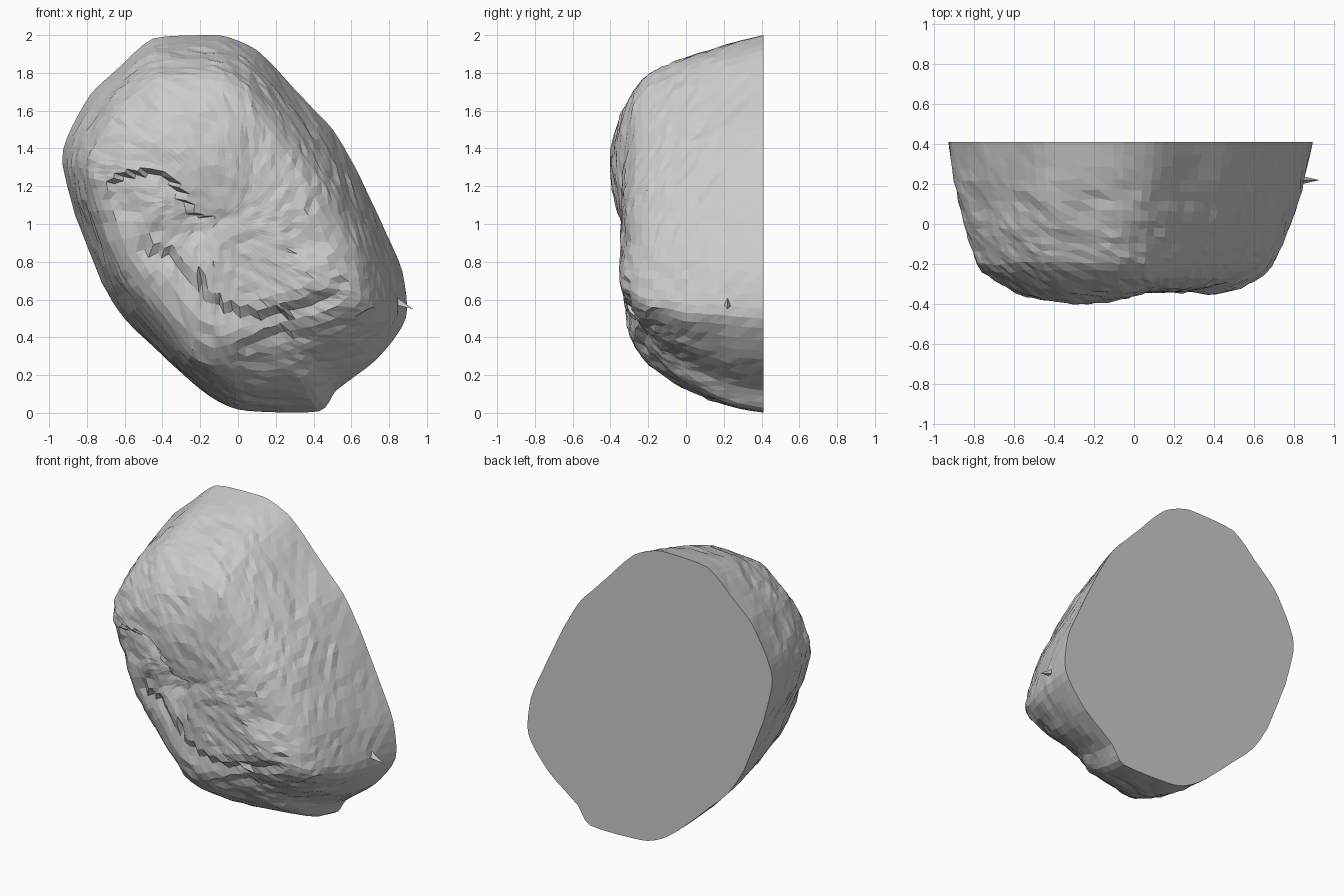
import bpy, bmesh
from mathutils import Matrix, Vector, noise

if "Cube" in bpy.data.objects:
    bpy.data.objects.remove(bpy.data.objects["Cube"])

# Matching points round the rock: back rim (x, z) and front shoulder (x, z)
OUTLINE = [
    (-.45, 1.98, -.42, 1.77), (-.10, 2.00, -.12, 1.79), (.10, 1.92, .05, 1.72),
    (.30, 1.71, .20, 1.55), (.50, 1.50, .33, 1.38), (.62, 1.30, .44, 1.22),
    (.75, 1.03, .55, 1.00), (.87, .75, .66, .76), (.89, .50, .68, .57),
    (.73, .28, .50, .46), (.52, .12, .32, .42), (.43, .01, .20, .38),
    (.05, .01, .00, .29), (-.12, .07, -.13, .26), (-.30, .21, -.25, .31),
    (-.60, .50, -.49, .59), (-.72, .69, -.61, .75), (-.86, 1.05, -.74, 1.08),
    (-.93, 1.32, -.79, 1.29), (-.90, 1.47, -.76, 1.40), (-.78, 1.69, -.66, 1.56),
    (-.65, 1.81, -.56, 1.67),
]
# Depth profile: position (0 rim, 1 shoulder, 2 centre) against y
PROFILE = [(0, .41), (.22, .22), (.54, 0), (.78, -.12), (1, -.21),
           (1.13, -.28), (1.3, -.32), (1.55, -.335), (2, -.345)]
# Chipped ledges across the front face, as x, z lines, with depth and fade length
LEDGES = [
    ([(-.70, 1.17), (-.62, 1.24), (-.42, 1.30), (-.32, 1.20), (-.26, 1.06), (-.12, 1.01)], .055, .25),
    ([(-.58, .92), (-.38, .86), (-.24, .74), (-.10, .58), (.05, .53), (.25, .53),
      (.42, .62), (.58, .74)], .04, .16),
    ([(-.05, .27), (.10, .41), (.40, .45), (.70, .52)], .03, .12),
]
CENTRE = Vector((-.08, 1.03))
SUB, RINGS = 4, 27


def piecewise(points, t):
    for (a, ya), (b, yb) in zip(points, points[1:]):
        if a <= t <= b:
            return ya + (yb - ya) * (t - a) / (b - a)
    return None


def smooth_loop(points, sub):
    """Closed curve through the points."""
    out, n = [], len(points)
    for i in range(n):
        a, b, c, d = (Vector(points[(i + k) % n]) for k in (-1, 0, 1, 2))
        for s in range(sub):
            t = s / sub
            out.append(b + .35 * t * (c - a) * (1 - t) ** 2
                       - .35 * (d - b) * t * t * (1 - t)
                       + (c - b) * t * t * (3 - 2 * t))
    return out


def bump(q, x, z, radius):
    d = (q - Vector((x, z))).length / radius
    return max(0, 1 - d * d)


def surface_point(p, t):
    rim, shoulder = Vector((p[0], p[1])), Vector((p[2], p[3]))
    # The underside bellies out more than the other sides
    belly = max(0, min(1, (.6 - rim.y) / .4))
    s = t ** (1 + .4 * belly) if t < 1 else t
    q = rim.lerp(shoulder, s) if t <= 1 else shoulder.lerp(CENTRE, t - 1)
    y = piecewise(PROFILE, t)
    front = max(0, min(1, (t - .6) / .6))
    # Upper left swelling and lower right shoulder
    y -= front * (.065 * bump(q, -.3, 1.33, .38) + .03 * bump(q, .5, .66, .25))
    for line, depth, fade in LEDGES:
        z = piecewise(line, q.x)
        if z is not None and 0 < z - q.y < fade:
            ends = min(1, (q.x - line[0][0]) / .08, (line[-1][0] - q.x) / .08)
            y += depth * ends * front * (1 - (z - q.y) / fade)
    v = Vector((q.x, y, q.y))
    # Rough chipping, weaker towards the flat back
    rough = min(1, .25 + t * 2)
    n = noise.noise_vector(v * 4.5) * .014 + noise.noise_vector(v * 17) * .012
    v += n * rough
    if t == 0:
        v.y = .41
    v.x = max(-.93, min(.9, v.x))
    v.z = max(0, min(2, v.z))
    v.y = max(-.41, min(.41, v.y))
    return v


bm = bmesh.new()
loop = smooth_loop(OUTLINE, SUB)
n = len(loop)
rings = []
for r in range(RINGS):
    t = 1.93 * r / (RINGS - 1)
    rings.append([bm.verts.new(surface_point(p, t)) for p in loop])

# Rock skin
for a, b in zip(rings, rings[1:]):
    for i in range(n):
        j = (i + 1) % n
        bm.faces.new((a[i], a[j], b[j]))
        bm.faces.new((a[i], b[j], b[i]))
tip = bm.verts.new((CENTRE.x, -.34, CENTRE.y))
for i in range(n):
    bm.faces.new((rings[-1][i], rings[-1][(i + 1) % n], tip))

# Flat cut back
bm.faces.new(rings[0])

# Small splinter on the right side
direction = Vector((.8, 0, -.3)).to_track_quat('Z', 'Y').to_matrix().to_4x4()
bmesh.ops.create_cone(bm, segments=3, radius1=.03, radius2=0, depth=.12, cap_ends=True,
                      matrix=Matrix.Translation((.874, .22, .57)) @ direction)

bmesh.ops.recalc_face_normals(bm, faces=bm.faces)
mesh = bpy.data.meshes.new("boulder")
bm.to_mesh(mesh)
bm.free()
rock = bpy.data.objects.new("boulder", mesh)
bpy.context.collection.objects.link(rock)
